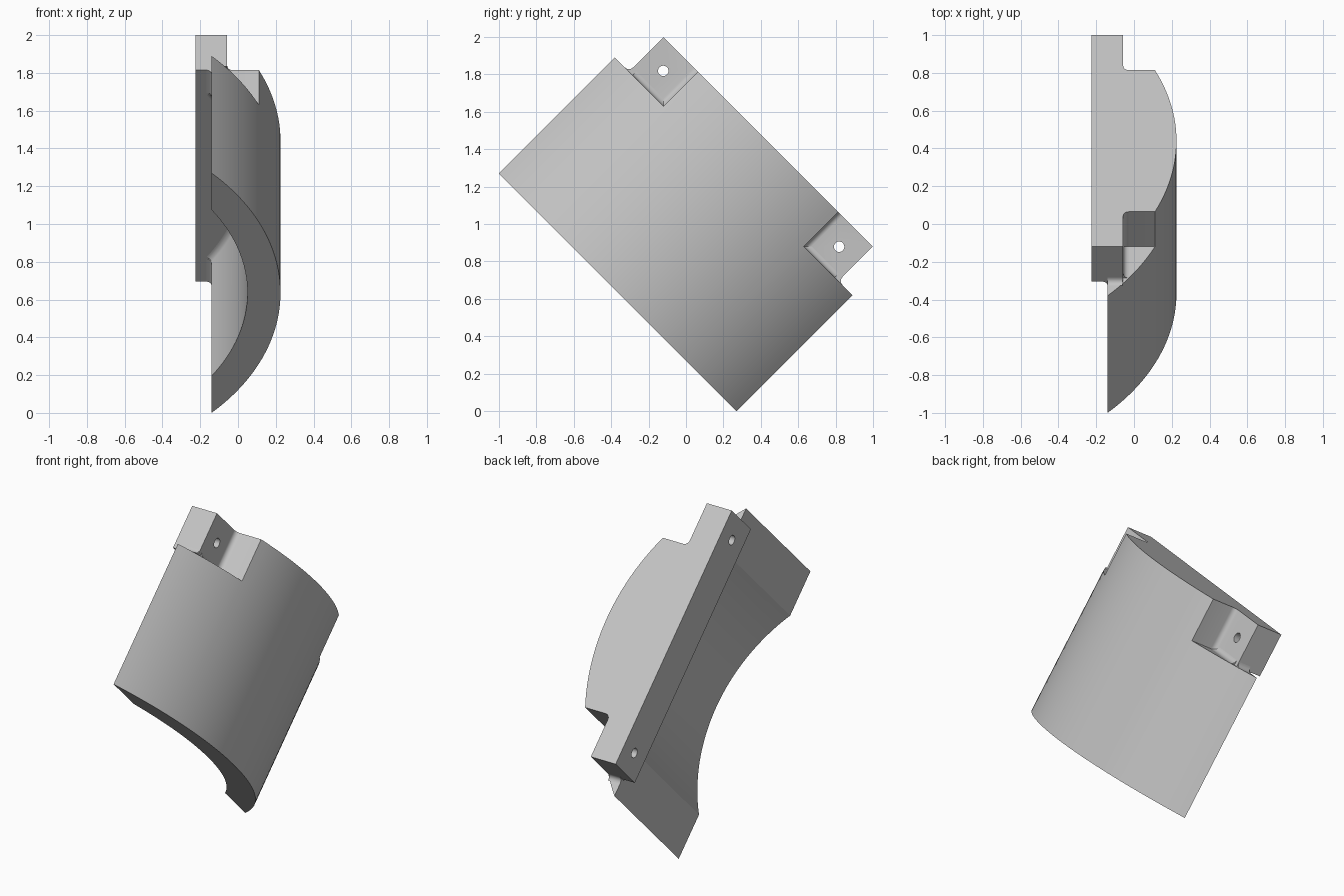
import bpy
import bmesh
from math import sin, cos, asin, sqrt, pi, radians

cube = bpy.data.objects.get("Cube")
if cube:
    bpy.data.objects.remove(cube, do_unlink=True)

grey = bpy.data.materials.new("plain grey")
grey.use_nodes = True
colour = (0.55, 0.55, 0.55, 1)
grey.diffuse_color = colour
grey.node_tree.nodes["Principled BSDF"].inputs["Base Color"].default_value = colour

# Main dimensions: u runs across the shell, v along its axis
R_OUT, R_IN, CENTRE = 1.287, 1.112, -1.062
HALF, BAR, POCKET = 0.898, 0.792, 0.53
V0, V1, V2 = 0.191, 1.068, 1.329
RIM, BACK, FLOOR = -0.14, -0.225, -0.057
FILLET = 0.03


def place(u, x, v):
    """Tilt local coordinates by 45 degrees about x."""
    return (x, (u + v) / sqrt(2) - 0.5, (v - u) / sqrt(2) + 0.5)


def loft(name, rings):
    """Closed solid through a list of rings of local points."""
    bm = bmesh.new()
    loops = [[bm.verts.new(place(*p)) for p in ring] for ring in rings]
    n = len(loops[0])
    for a, b in zip(loops, loops[1:]):
        for i in range(n):
            j = (i + 1) % n
            bm.faces.new((a[i], a[j], b[j], b[i]))
    bm.faces.new(loops[0])
    bm.faces.new(loops[-1])
    bmesh.ops.recalc_face_normals(bm, faces=bm.faces)
    mesh = bpy.data.meshes.new(name)
    bm.to_mesh(mesh)
    bm.free()
    mesh.materials.append(grey)
    obj = bpy.data.objects.new(name, mesh)
    bpy.context.collection.objects.link(obj)
    return obj


def prism(name, profile, axis, lo, hi):
    """Extrude a 2D profile along local axis 0 = u, 1 = x, 2 = v."""
    def ring(t):
        return [(*p[:axis], t, *p[axis:]) for p in profile]
    return loft(name, [ring(lo), ring(hi)])


def arc(radius, u0, u1, steps):
    a0, a1 = asin(u0 / radius), asin(u1 / radius)
    angles = [a0 + (a1 - a0) * i / steps for i in range(steps + 1)]
    return [(radius * sin(a), CENTRE + radius * cos(a)) for a in angles]


def fillet(cx, cy, sx, sy):
    """Concave corner filler; sx, sy point into the open quadrant."""
    pts = [(cx - sx * 0.004, cy - sy * 0.004)]
    for i in range(7):
        a = i * pi / 12
        pts.append((cx + sx * FILLET * (1 - cos(a)), cy + sy * FILLET * (1 - sin(a))))
    return pts


def combine(target, tool, operation):
    mod = target.modifiers.new(operation.lower(), 'BOOLEAN')
    mod.operation = operation
    mod.solver = 'EXACT'
    mod.object = tool
    bpy.context.view_layer.objects.active = target
    bpy.ops.object.modifier_apply(modifier=mod.name)
    bpy.data.objects.remove(tool, do_unlink=True)


# Curved shell
crown = arc(R_OUT, -POCKET, POCKET, 24)
outer = arc(R_OUT, -HALF, -POCKET, 10)[:-1] + crown + arc(R_OUT, POCKET, HALF, 10)[1:]
inner = arc(R_IN, 0.622, -0.622, 32)
shell = prism("curved_shell", outer + inner, 2, V0, V1)

# Solid end wall with a mounting lug at each side
side = [(BAR, BACK), (BAR, FLOOR)] + fillet(POCKET, FLOOR, 1, 1)[:0:-1]
mirrored = [(-u, x) for u, x in reversed(side)]
end_wall = prism("end_wall", side + crown[::-1] + mirrored, 2, V1, V2)

# Screw holes through the lugs
for s in (-1, 1):
    circle = [(s * 0.665 + 0.028 * cos(i * pi / 12), 1.2 + 0.028 * sin(i * pi / 12))
              for i in range(24)]
    combine(end_wall, prism("hole_cutter", circle, 1, -0.4, 0.2), 'DIFFERENCE')
combine(shell, end_wall, 'UNION')
parts = [shell]

# Fillets around the lugs
for s, label in ((1, "lower"), (-1, "upper")):
    parts += [
        prism(label + "_lug_side_fillet", fillet(s * BAR, V1, s, 1), 1, RIM, -0.06),
        prism(label + "_pocket_fillet", fillet(FLOOR, V1, 1, 1), 0, s * POCKET, s * 0.765),
        prism(label + "_rim_fillet", fillet(RIM, V1, -1, -1), 0, s * 0.622, s * BAR),
    ]

# Curved fillet between the shell's inside and the end wall
span = asin(0.622 / R_IN)
section = fillet(R_IN, V1, -1, -1)
rings = []
for i in range(33):
    a = span * (i / 16 - 1)
    rings.append([(r * sin(a), CENTRE + r * cos(a), v) for r, v in section])
parts.append(loft("inner_fillet", rings))

# Smooth curves, crisp edges
bpy.ops.object.select_all(action='DESELECT')
for part in parts:
    part.select_set(True)
bpy.context.view_layer.objects.active = shell
bpy.ops.object.shade_smooth_by_angle(angle=radians(30))
